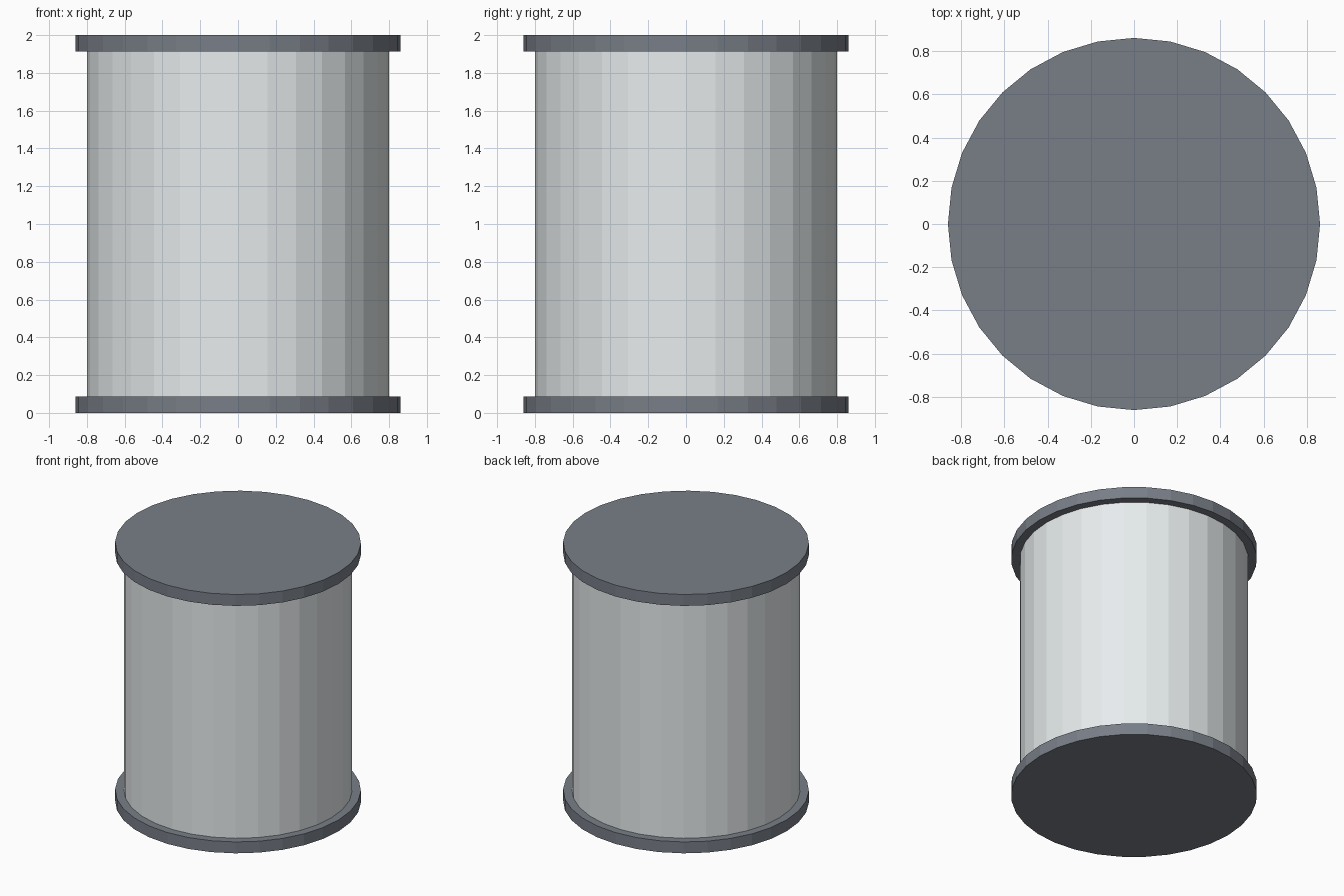
import bpy

if "Cube" in bpy.data.objects:
    bpy.data.objects.remove(bpy.data.objects["Cube"])

SIDES = 32


def make_material(name, color):
    mat = bpy.data.materials.new(name)
    mat.diffuse_color = color
    mat.use_nodes = True
    mat.node_tree.nodes["Principled BSDF"].inputs["Base Color"].default_value = mat.diffuse_color
    return mat


def add_disc(name, radius, z_bottom, z_top, mat):
    # Flat-shaded upright cylinder between two heights
    bpy.ops.mesh.primitive_cylinder_add(
        vertices=SIDES, radius=radius, depth=z_top - z_bottom,
        location=(0, 0, (z_bottom + z_top) / 2))
    obj = bpy.context.object
    obj.name = name
    obj.data.materials.append(mat)
    return obj


pale = make_material("pale_body", (0.80, 0.84, 0.85, 1))
dark = make_material("dark_cap", (0.19, 0.21, 0.245, 1))

# Main drum
add_disc("drum_body", 0.80, 0.088, 1.912, pale)

# Overhanging end caps
add_disc("bottom_cap", 0.861, 0.0, 0.088, dark)
add_disc("top_cap", 0.861, 1.912, 2.0, dark)
